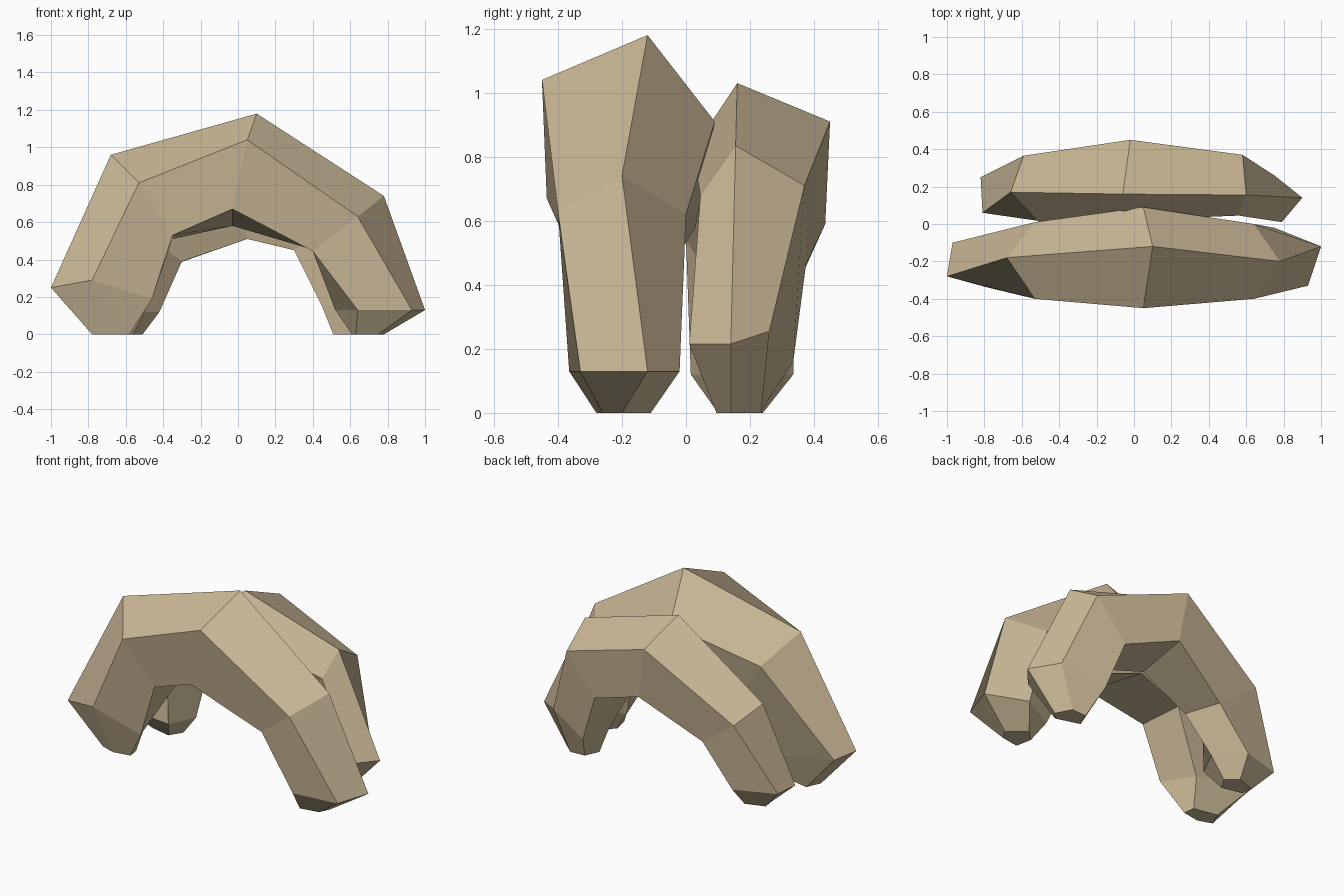
import bpy, bmesh

stone = bpy.data.materials.new("tan stone")
stone.diffuse_color = (0.60, 0.485, 0.31, 1)


def rock_arch(name, rings):
    """Skin a run of five-sided rings into a closed, flat-shaded arch."""
    bm = bmesh.new()
    loops = [[bm.verts.new(p) for p in ring] for ring in rings]
    for a, b in zip(loops, loops[1:]):
        for i in range(5):
            j = (i + 1) % 5
            bm.faces.new((a[i], a[j], b[j], b[i]))
    bm.faces.new(loops[0])
    bm.faces.new(loops[-1])
    bmesh.ops.recalc_face_normals(bm, faces=bm.faces)
    mesh = bpy.data.meshes.new(name)
    bm.to_mesh(mesh)
    bm.free()
    mesh.materials.append(stone)
    bpy.context.collection.objects.link(bpy.data.objects.new(name, mesh))


# Each ring runs: crest, outer face top, outer face bottom, underside, inner face.
# Tall front arch, left foot to right foot
rock_arch("front_arch", [
    [(-.78, -.24, 0), (-.69, -.27, 0), (-.58, -.25, 0), (-.59, -.18, 0), (-.74, -.15, 0)],
    [(-1, -.28, .25), (-.78, -.34, .29), (-.46, -.32, .19), (-.56, -.12, .17), (-.97, -.10, .25)],
    [(-.68, -.18, .96), (-.53, -.40, .81), (-.35, -.34, .53), (-.35, -.03, .51), (-.53, .01, .77)],
    [(.10, -.12, 1.18), (.05, -.45, 1.04), (-.03, -.435, .67), (-.03, .03, .58), (.05, .09, .91)],
    [(.78, -.20, .74), (.64, -.40, .63), (.40, -.335, .445), (.41, -.05, .45), (.64, .00, .62)],
    [(1, -.12, .13), (.93, -.33, .13), (.64, -.365, .13), (.52, -.15, .13), (.75, -.02, .13)],
    [(.78, -.20, 0), (.75, -.26, 0), (.63, -.28, 0), (.61, -.18, 0), (.68, -.11, 0)],
])

# Lower back arch, left foot to right foot
rock_arch("back_arch", [
    [(-.69, .13, 0), (-.70, .20, 0), (-.58, .24, 0), (-.51, .18, 0), (-.56, .10, 0)],
    [(-.81, .06, .11), (-.82, .25, .13), (-.56, .335, .12), (-.42, .18, .12), (-.50, .015, .12)],
    [(-.66, .17, .63), (-.59, .365, .545), (-.35, .335, .37), (-.30, .09, .39), (-.50, .00, .54)],
    [(-.06, .16, 1.03), (-.02, .45, .91), (.03, .435, .59), (.05, .14, .51), (-.04, .02, .82)],
    [(.60, .155, .835), (.58, .37, .71), (.38, .375, .465), (.30, .10, .45), (.56, .045, .68)],
    [(.90, .14, .215), (.75, .26, .255), (.49, .335, .16), (.45, .14, .15), (.79, .01, .215)],
    [(.70, .14, 0), (.65, .235, 0), (.55, .23, 0), (.51, .14, 0), (.66, .095, 0)],
])
